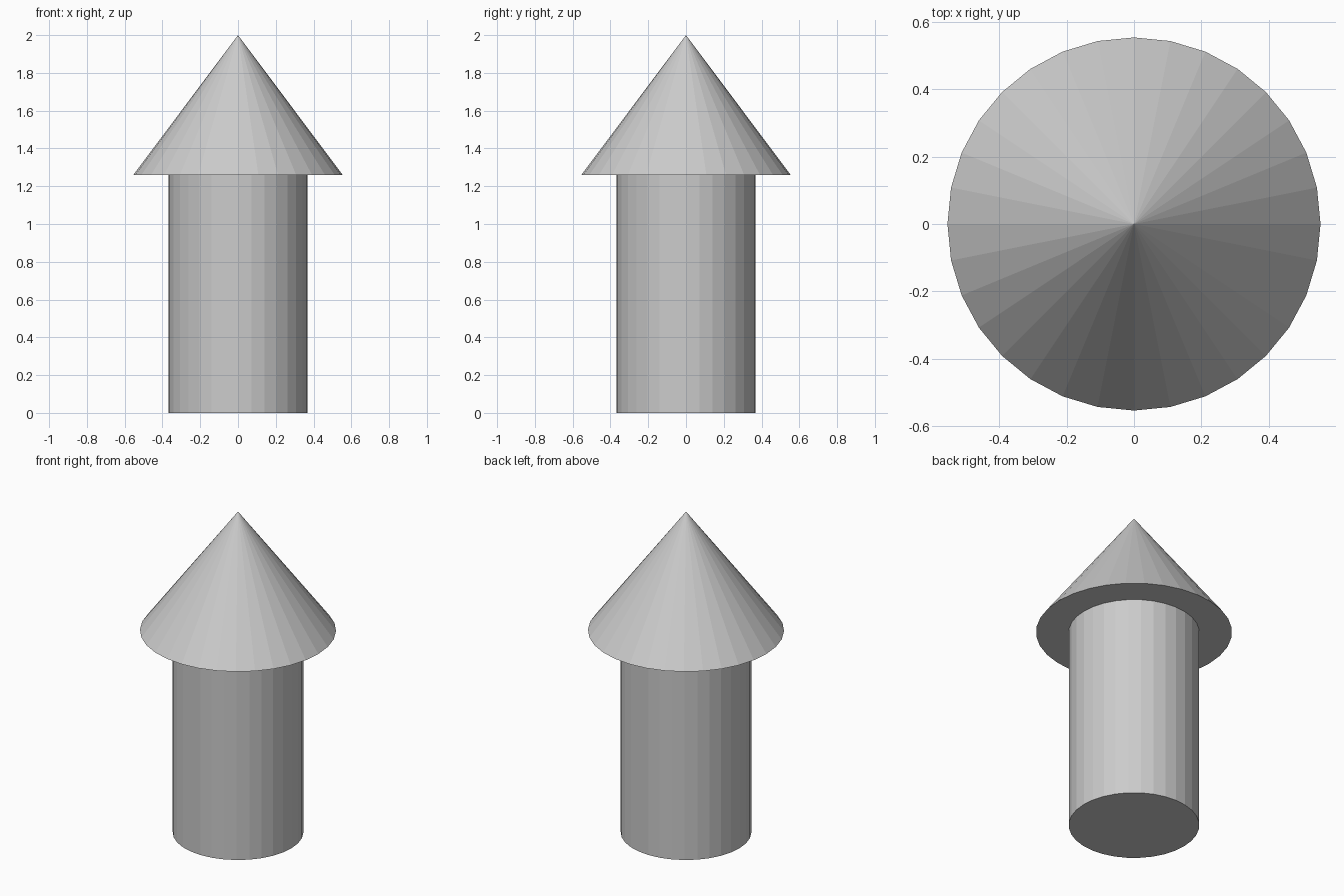
import bpy

if "Cube" in bpy.data.objects:
    bpy.data.objects.remove(bpy.data.objects["Cube"])

SIDES = 32
BODY_R, BODY_H = 0.369, 1.26
ROOF_R, TOTAL_H = 0.554, 2.0


def add_round(name, r_bottom, r_top, z0, z1):
    """Flat-faceted upright cylinder or cone between two heights."""
    bpy.ops.mesh.primitive_cone_add(vertices=SIDES, radius1=r_bottom, radius2=r_top,
                                    depth=z1 - z0, location=(0, 0, (z0 + z1) / 2))
    bpy.context.object.name = name


# Round body
add_round("body", BODY_R, BODY_R, 0, BODY_H)

# Overhanging cone on top
add_round("cone_roof", ROOF_R, 0, BODY_H, TOTAL_H)
